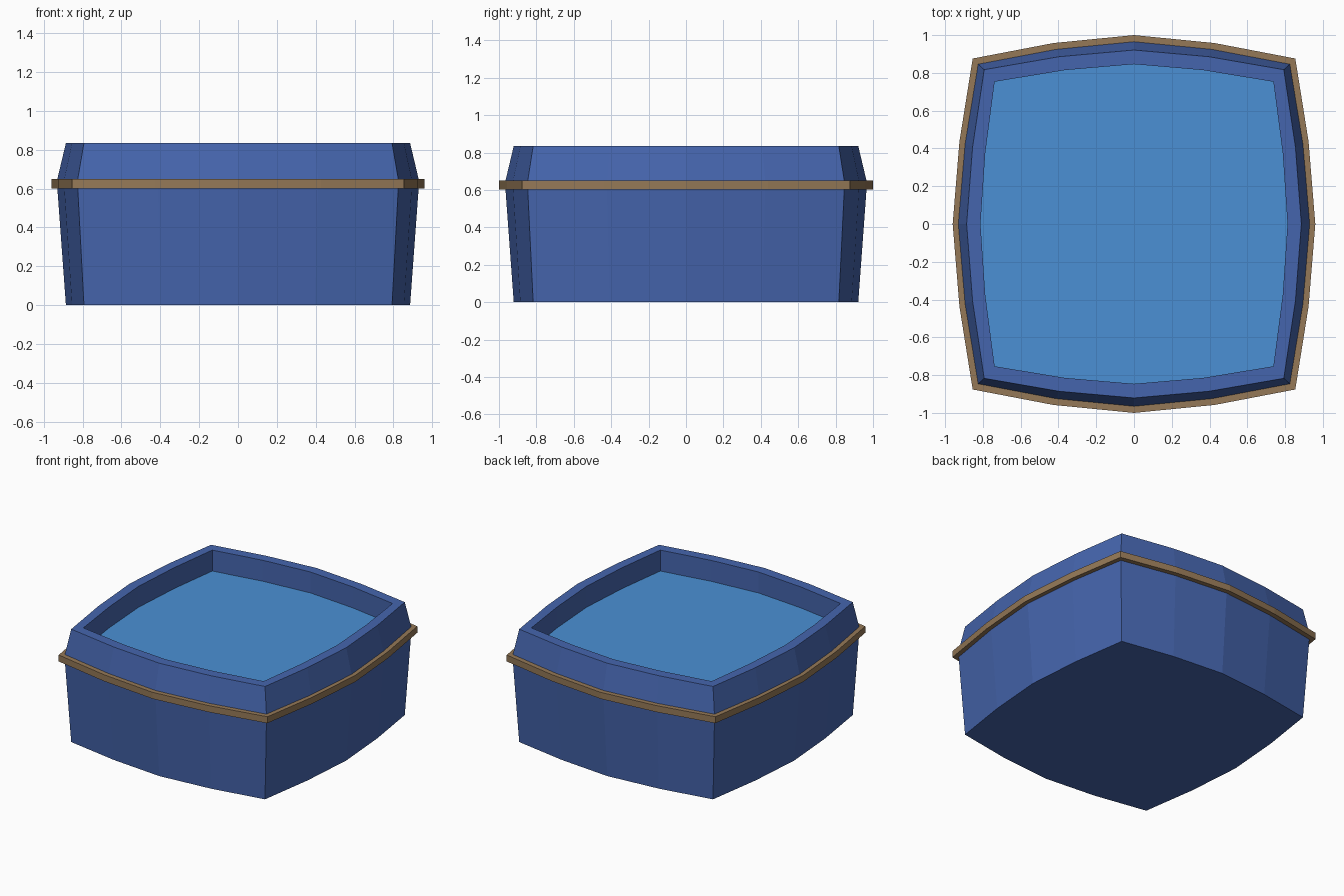
import bpy, bmesh

if "Cube" in bpy.data.objects:
    bpy.data.objects.remove(bpy.data.objects["Cube"])


def material(name, rgb):
    m = bpy.data.materials.new(name)
    m.diffuse_color = (*rgb, 1)
    m.use_nodes = True
    m.node_tree.nodes["Principled BSDF"].inputs["Base Color"].default_value = m.diffuse_color
    return m


def outline(mx, my, cx, cy, z):
    """16-point bulging rectangle: side middles at mx/my, corners at cx/cy."""
    qx, qy = mx - (mx - cx) * 0.34, my - (my - cy) * 0.34
    return [(cx, -cy, z), (qx, -cy / 2, z), (mx, 0, z), (qx, cy / 2, z),
            (cx, cy, z), (cx / 2, qy, z), (0, my, z), (-cx / 2, qy, z),
            (-cx, cy, z), (-qx, cy / 2, z), (-mx, 0, z), (-qx, -cy / 2, z),
            (-cx, -cy, z), (-cx / 2, -qy, z), (0, -my, z), (cx / 2, -qy, z)]


def loft(name, rings, mat, caps=True, closed=False):
    bm = bmesh.new()
    loops = [[bm.verts.new(p) for p in outline(*r)] for r in rings]
    pairs = list(zip(loops, loops[1:]))
    if closed:
        pairs.append((loops[-1], loops[0]))
    for a, b in pairs:
        for i in range(16):
            j = (i + 1) % 16
            bm.faces.new((a[i], a[j], b[j], b[i]))
    if caps:
        if len(loops) > 1:
            bm.faces.new(loops[0][::-1])
        bm.faces.new(loops[-1])
    if len(loops) > 1:
        bmesh.ops.recalc_face_normals(bm, faces=bm.faces)
    me = bpy.data.meshes.new(name)
    bm.to_mesh(me)
    bm.free()
    ob = bpy.data.objects.new(name, me)
    bpy.context.collection.objects.link(ob)
    me.materials.append(mat)
    return ob


blue = material("shell_blue", (0.06, 0.13, 0.42))
brown = material("band_brown", (0.30, 0.19, 0.095))
water = material("water_blue", (0.07, 0.28, 0.66))

# Tub: flared wall, tapered rim, upright inside wall and hidden floor
base = (0.886, 0.921, 0.793, 0.817)
belt = (0.93, 0.965, 0.825, 0.846)
inner = (0.813, 0.846, 0.738, 0.753)
loft("tub_shell", [(*base, 0), (*belt, 0.60), (*belt, 0.65), (*base, 0.835),
                   (*inner, 0.835), (*inner, 0.66)], blue)

# Band wrapped around the widest part
edge = (0.96, 1.0, 0.854, 0.876)
loft("trim_band", [(*edge, 0.602), (*edge, 0.65), (*belt, 0.65), (*belt, 0.602)],
     brown, caps=False, closed=True)

# Sunken flat water surface
loft("water_surface", [(*inner, 0.68)], water)
